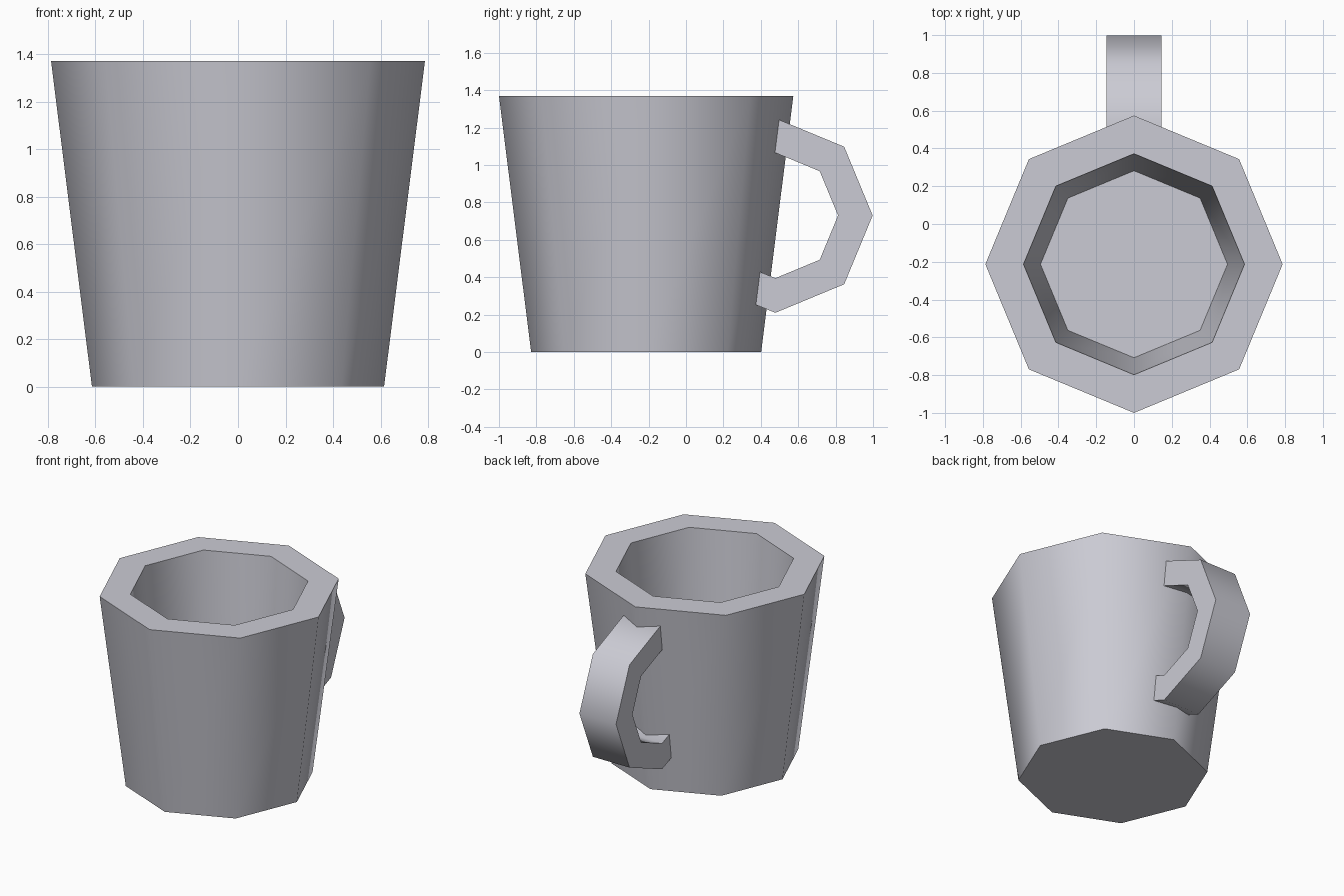
import bpy, bmesh, math

cube = bpy.data.objects.get("Cube")
if cube:
    bpy.data.objects.remove(cube, do_unlink=True)

SIDES = 8
CUP_Y = -0.213

grey = bpy.data.materials.new("pale_grey")
grey.use_nodes = True
colour = (0.6, 0.6, 0.66, 1)
grey.diffuse_color = colour
grey.node_tree.nodes["Principled BSDF"].inputs["Base Color"].default_value = colour


def finish(bm, name):
    """Turn a bmesh into an object, smooth across the octagon's corners only."""
    bmesh.ops.recalc_face_normals(bm, faces=bm.faces)
    mesh = bpy.data.meshes.new(name)
    bm.to_mesh(mesh)
    bm.free()
    mesh.materials.append(grey)
    obj = bpy.data.objects.new(name, mesh)
    bpy.context.collection.objects.link(obj)
    bpy.ops.object.select_all(action='DESELECT')
    obj.select_set(True)
    bpy.context.view_layer.objects.active = obj
    bpy.ops.object.shade_smooth_by_angle(angle=math.radians(50))
    return obj


def bridge(bm, a, b, closed=True):
    n = len(a)
    for i in range(n if closed else n - 1):
        j = (i + 1) % n
        bm.faces.new((a[i], a[j], b[j], b[i]))


# Cup: base, tapered outer wall, flat rim, tapered inner wall, floor
bm = bmesh.new()
profile = [(0.615, 0), (0.787, 1.37), (0.585, 1.37), (0.495, 0.27)]
rings = []
for radius, z in profile:
    angles = [math.tau * i / SIDES for i in range(SIDES)]
    rings.append([bm.verts.new((radius * math.cos(a), CUP_Y + radius * math.sin(a), z))
                  for a in angles])
for lower, upper in zip(rings, rings[1:]):
    bridge(bm, lower, upper)
bm.faces.new(rings[0])
bm.faces.new(rings[-1])
finish(bm, "cup")

# Handle: half an octagonal ring with both ends sunk into the wall
bm = bmesh.new()
HANDLE_Y, HANDLE_Z, HALF_WIDTH = 0.478, 0.73, 0.145


def arc(radius, x):
    points = [(0.31, HANDLE_Z - radius + 0.068)]
    for i in range(-2, 3):
        a = i * math.tau / SIDES
        points.append((HANDLE_Y + radius * math.cos(a), HANDLE_Z + radius * math.sin(a)))
    points.append((0.43, HANDLE_Z + radius - 0.02))
    return [bm.verts.new((x, y, z)) for y, z in points]


corners = [arc(r, x) for r, x in ((0.52, -HALF_WIDTH), (0.52, HALF_WIDTH),
                                  (0.335, HALF_WIDTH), (0.335, -HALF_WIDTH))]
for a, b in zip(corners, corners[1:] + corners[:1]):
    bridge(bm, a, b, closed=False)
for end in (0, -1):
    bm.faces.new([c[end] for c in corners])
finish(bm, "handle")
